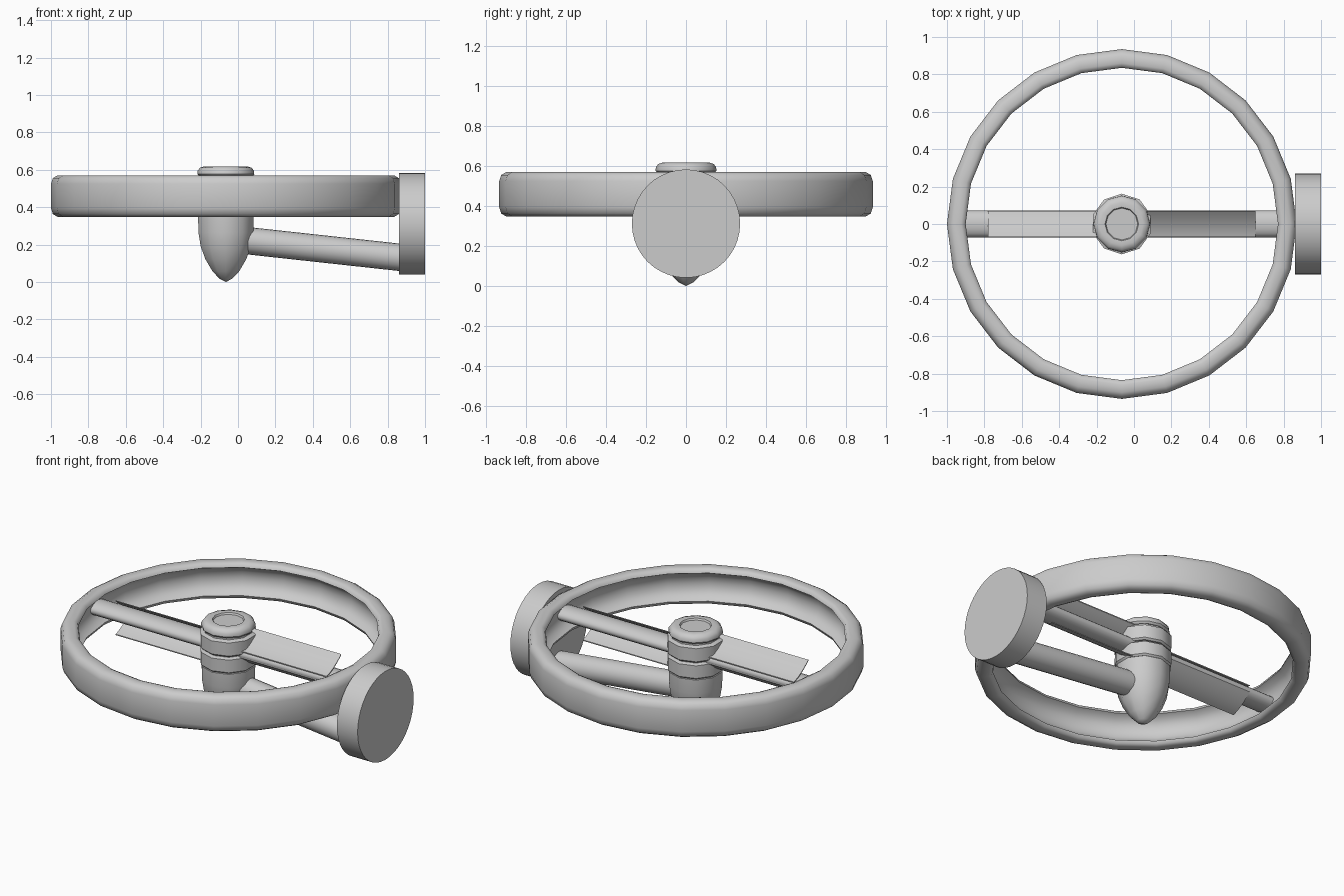
import bpy, bmesh, math
from mathutils import Vector, Matrix

if "Cube" in bpy.data.objects:
    bpy.data.objects.remove(bpy.data.objects["Cube"])

CX = -0.065  # axis of the rotor
grey = bpy.data.materials.new("plain grey")
grey.diffuse_color = (0.6, 0.6, 0.6, 1)
grey.use_nodes = True
grey.node_tree.nodes["Principled BSDF"].inputs["Base Color"].default_value = grey.diffuse_color


def finish(name, bm, angle=35):
    bmesh.ops.remove_doubles(bm, verts=bm.verts, dist=1e-5)
    bmesh.ops.recalc_face_normals(bm, faces=bm.faces)
    me = bpy.data.meshes.new(name)
    bm.to_mesh(me)
    bm.free()
    me.materials.append(grey)
    ob = bpy.data.objects.new(name, me)
    bpy.context.collection.objects.link(ob)
    bpy.ops.object.select_all(action='DESELECT')
    ob.select_set(True)
    bpy.context.view_layer.objects.active = ob
    bpy.ops.object.shade_smooth_by_angle(angle=math.radians(angle))
    return ob


def lathe(name, profile, sides, closed=False, angle=35):
    """Spin an (r, z) profile about the rotor axis, first vertex on +y."""
    bm = bmesh.new()
    vs = [bm.verts.new((CX, r, z)) for r, z in profile]
    pairs = list(zip(vs, vs[1:])) + ([(vs[-1], vs[0])] if closed else [])
    es = [bm.edges.new(p) for p in pairs]
    bmesh.ops.spin(bm, geom=vs + es, cent=(CX, 0, 0), axis=(0, 0, 1),
                   angle=2 * math.pi, steps=sides)
    return finish(name, bm, angle)


def extrude_x(name, section, x0, x1, turn, angle=40):
    """Extrude a (y, z) section outward along x; turn swings it to the other side."""
    bm = bmesh.new()
    f = bm.faces.new([bm.verts.new((x0, y, z)) for y, z in section])
    new = bmesh.ops.extrude_face_region(bm, geom=[f], use_keep_orig=True)
    bmesh.ops.translate(bm, vec=(x1 - x0, 0, 0),
                        verts=[v for v in new["geom"] if isinstance(v, bmesh.types.BMVert)])
    bmesh.ops.transform(bm, verts=bm.verts,
                        matrix=Matrix.Translation((CX, 0, 0)) @ Matrix.Rotation(turn, 4, 'Z'))
    return finish(name, bm, angle)


def rod(name, a, b, radius, sides):
    a, b = Vector(a), Vector(b)
    bm = bmesh.new()
    m = Matrix.Translation((a + b) / 2) @ (b - a).to_track_quat('Z', 'Y').to_matrix().to_4x4()
    bmesh.ops.create_cone(bm, cap_ends=True, segments=sides, radius1=radius,
                          radius2=radius, depth=(b - a).length, matrix=m)
    return finish(name, bm)


# Outer duct: rounded band with a hollowed inner wall between two lips
lathe("duct_ring", [(0.935, 0.395), (0.935, 0.525), (0.925, 0.555), (0.90, 0.57),
                    (0.86, 0.57), (0.842, 0.562), (0.835, 0.545),
                    (0.868, 0.528), (0.888, 0.495), (0.895, 0.459),
                    (0.888, 0.423), (0.868, 0.39), (0.835, 0.373),
                    (0.842, 0.356), (0.86, 0.348), (0.90, 0.348),
                    (0.925, 0.363)], 24, True, 50)

# Hub: pointed body, two collars and dimpled cap
lathe("hub_body", [(0, 0), (0.035, 0.017), (0.075, 0.057), (0.115, 0.122),
                   (0.142, 0.192), (0.154, 0.265), (0.156, 0.35), (0.14, 0.352),
                   (0.14, 0.358), (0, 0.358)], 10, angle=40)
lathe("lower_collar", [(0, 0.353), (0.152, 0.353), (0.162, 0.363), (0.162, 0.44),
                       (0.14, 0.447), (0.14, 0.457), (0, 0.457)], 10, angle=40)
lathe("upper_collar", [(0, 0.455), (0.152, 0.455), (0.162, 0.465), (0.162, 0.545),
                       (0.138, 0.553), (0.138, 0.57), (0, 0.57)], 10, angle=40)
lathe("hub_cap", [(0, 0.565), (0.142, 0.565), (0.152, 0.576), (0.151, 0.594),
                  (0.138, 0.611), (0.115, 0.618), (0.09, 0.616),
                  (0.085, 0.606), (0, 0.606)], 12, angle=40)


# Two counter-pitched blade pairs with struts between them
def blade_section(high, low, sign, sag=0.011, thick=0.006, n=8):
    top = []
    for i in range(n + 1):
        t = i / n
        top.append((sign * (-0.07 + 0.14 * t),
                    low + (high - low) * t - 4 * sag * t * (1 - t)))
    return top + [(y, z - thick) for y, z in reversed(top)]


strut = [(0.072 * math.cos(a), 0.455 + 0.04 * math.sin(a))
         for a in (2 * math.pi * i / 16 for i in range(16))]
for side, turn in (("right", 0), ("left", math.pi)):
    extrude_x(side + "_upper_blade", blade_section(0.567, 0.484, 1), 0.12, 0.715, turn)
    extrude_x(side + "_lower_blade", blade_section(0.447, 0.36, -1), 0.12, 0.715, turn)
    extrude_x(side + "_strut", strut, 0.10, 0.90, turn)

# Mounting arm and wall disc
rod("support_arm", (CX + 0.03, 0, 0.23), (0.90, 0, 0.128), 0.073, 20)
rod("mount_disc", (0.86, 0, 0.312), (1.0, 0, 0.312), 0.271, 40)
